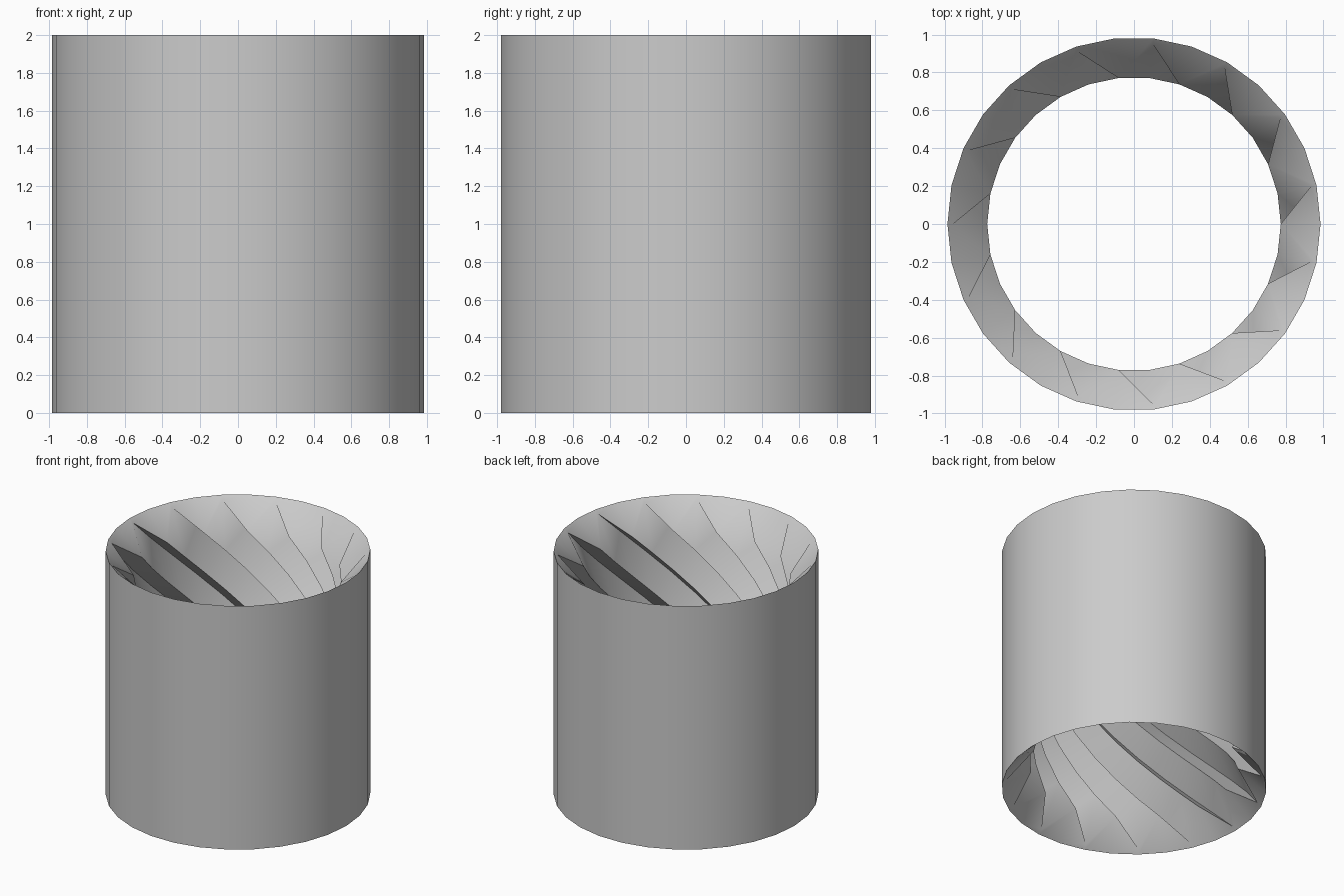
import bpy, bmesh
from math import cos, sin, radians

if "Cube" in bpy.data.objects:
    bpy.data.objects.remove(bpy.data.objects["Cube"])

TEETH = 15
N = TEETH * 2            # one tip and one valley per tooth
STEP = 360 / N           # twist per layer equals one ring step
LAYERS = 10
R_OUT, R_VALLEY, R_TIP = 0.985, 0.955, 0.775
Z_VALLEY, Z_TIP = 0.03, 0.20   # drop of the conical end faces

bm = bmesh.new()


def vert(r, i, z):
    a = radians(i * STEP)
    return bm.verts.new((r * cos(a), r * sin(a), z))


def skin(lower, upper):
    for i in range(N):
        j = (i + 1) % N
        bm.faces.new((lower[i], lower[j], upper[j], upper[i]))


# outer wall
bottom = [vert(R_OUT, i, 0) for i in range(N)]
top = [vert(R_OUT, i, 2) for i in range(N)]
skin(bottom, top)

# twisted inner teeth, layer by layer
rings = []
for k in range(LAYERS + 1):
    ring = []
    for i in range(N):
        r, d = (R_VALLEY, Z_VALLEY) if i % 2 else (R_TIP, Z_TIP)
        ring.append(vert(r, i + k, d + (2 - 2 * d) * k / LAYERS))
    rings.append(ring)
for a, b in zip(rings, rings[1:]):
    skin(b, a)

# conical end faces
skin(rings[0], bottom)
skin(top, [rings[-1][(i - LAYERS) % N] for i in range(N)])

bmesh.ops.recalc_face_normals(bm, faces=bm.faces)
mesh = bpy.data.meshes.new("internal_helical_gear")
bm.to_mesh(mesh)
bm.free()
gear = bpy.data.objects.new("internal_helical_gear", mesh)
bpy.context.collection.objects.link(gear)
bpy.context.view_layer.objects.active = gear
gear.select_set(True)
bpy.ops.object.shade_smooth_by_angle(angle=radians(30))
